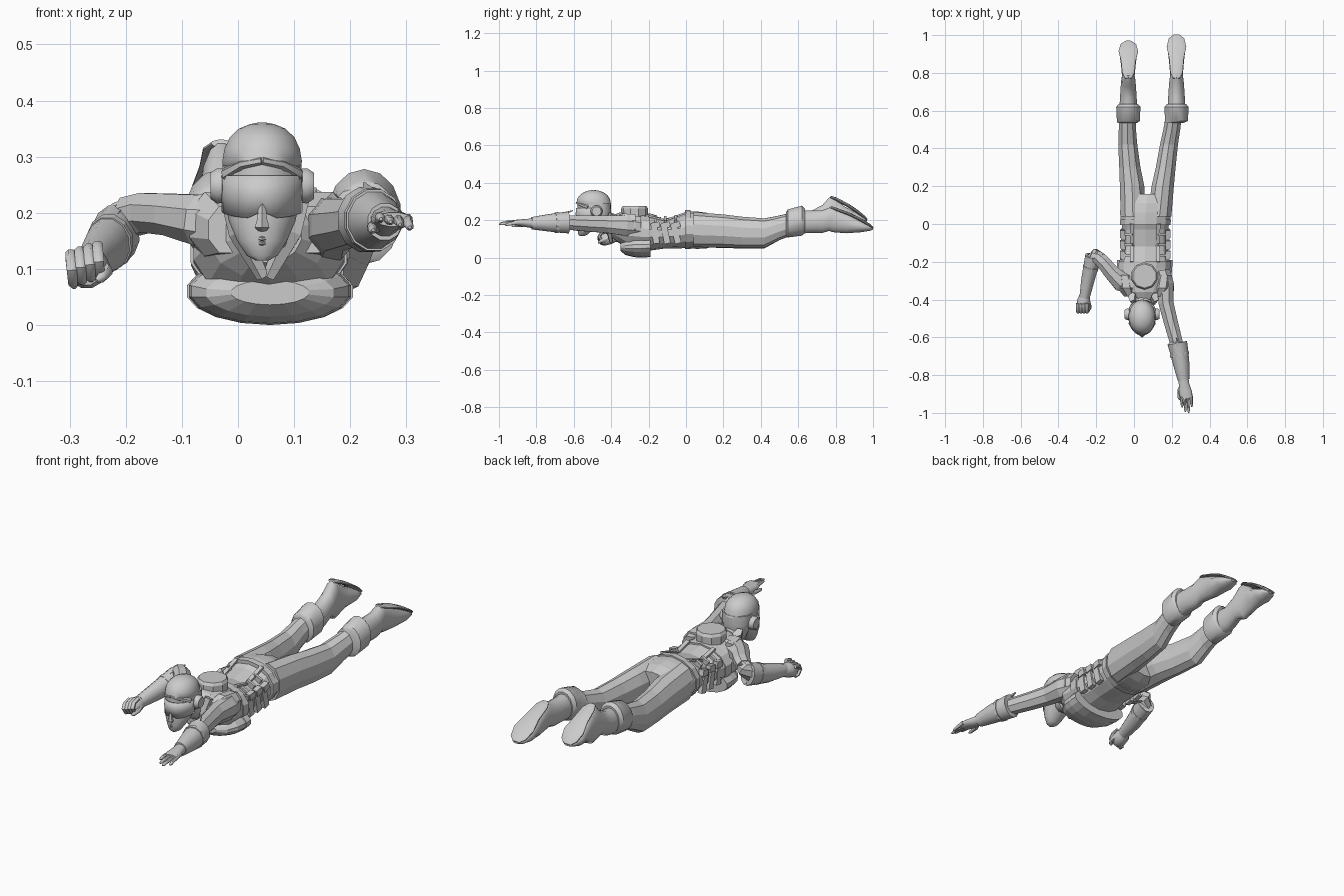
import bpy, bmesh, math
from mathutils import Vector as V, Euler


def finish(bm, name, smooth=False):
    bmesh.ops.recalc_face_normals(bm, faces=bm.faces)
    me = bpy.data.meshes.new(name)
    bm.to_mesh(me)
    bm.free()
    ob = bpy.data.objects.new(name, me)
    bpy.context.collection.objects.link(ob)
    if smooth:
        bpy.ops.object.select_all(action='DESELECT')
        bpy.context.view_layer.objects.active = ob
        ob.select_set(True)
        bpy.ops.object.shade_smooth_by_angle(angle=math.radians(45))
    return ob


def loft(name, pts, n=10, axis=None, ref=(0, 0, 1), smooth=False):
    """Skin elliptical rings (x, y, z, side radius, up radius) along a path or fixed axis."""
    bm, rings = bmesh.new(), []
    c = [V(p[:3]) for p in pts]
    for i, p in enumerate(pts):
        t = V(axis) if axis else c[min(i + 1, len(c) - 1)] - c[max(i - 1, 0)]
        t.normalize()
        s = t.cross(V(ref)).normalized()
        u = s.cross(t)
        rings.append([bm.verts.new(c[i] + s * p[3] * math.cos(a) + u * p[4] * math.sin(a))
                      for a in (math.tau * (k + .5) / n for k in range(n))])
    for a, b in zip(rings, rings[1:]):
        for k in range(n):
            bm.faces.new((a[k], a[(k + 1) % n], b[(k + 1) % n], b[k]))
    bm.faces.new(rings[0])
    bm.faces.new(rings[-1])
    return finish(bm, name, smooth)


def box(name, loc, size, rot=(0, 0, 0)):
    bm = bmesh.new()
    bmesh.ops.create_cube(bm, size=1)
    bmesh.ops.scale(bm, vec=size, verts=bm.verts)
    bmesh.ops.rotate(bm, matrix=Euler(rot).to_matrix(), verts=bm.verts)
    bmesh.ops.translate(bm, vec=loc, verts=bm.verts)
    return finish(bm, name)


Y, Z = (0, 1, 0), (0, 0, 1)

# torso, hips and waist bands
loft("jacket", [(.055, -.40, .165, .06, .055), (.055, -.36, .16, .11, .08), (.055, -.30, .14, .138, .105),
                (.055, -.21, .13, .138, .095), (.06, -.12, .128, .122, .08), (.06, -.03, .138, .125, .088),
                (.06, .02, .15, .13, .098)], 14, Y)
loft("hips", [(.06, 0, .15, .13, .098), (.062, .06, .147, .14, .1), (.066, .11, .145, .138, .095),
              (.07, .16, .143, .12, .078)], 14, Y)
loft("belt", [(.06, -.005, .15, .137, .104), (.06, .025, .15, .139, .105)], 14, Y)
loft("jacket_hem", [(.055, -.235, .133, .143, .1), (.058, -.195, .132, .141, .098)], 14, Y)
# chest plate
loft("chest_plate", [(.057, -.35, .058, .07, .022), (.057, -.325, .057, .115, .042), (.057, -.28, .06, .142, .057),
                     (.057, -.24, .06, .147, .06), (.057, -.195, .062, .145, .056)], 18, Y)
loft("chest_plate_rim", [(.057, -.225, .06, .15, .06), (.057, -.19, .062, .149, .058)], 18, Y)
# round back pack
loft("back_disc", [(.055, -.275, .215, .07, .07), (.055, -.275, .262, .072, .072), (.055, -.275, .275, .064, .064)],
     10, Z, Y)
# side pouches and suspender straps
for s in (-1, 1):
    for k, y in enumerate((-.165, -.11, -.055)):
        box("side_pouch", (.06 + s * .117, y, .13), (.022, .034, .11), (.15 + .05 * k, 0, 0))
        box("pouch_flap", (.06 + s * .12, y + .004, .175), (.026, .04, .03), (.15 + .05 * k, 0, 0))
        box("back_loop", (.06 + s * .085, y, .193 + .008 * k), (.045, .014, .022), (0, s * .5, 0))
    loft("strap", [(.058 + s * .07, -.20, .222, .014, .007), (.058 + s * .068, -.11, .2, .014, .007),
                   (.06 + s * .07, .0, .24, .014, .007)], 4)
    # lapels and shoulder pads
    loft("lapel", [(.05 + s * .062, -.385, .23, .02, .03), (.05 + s * .045, -.415, .165, .022, .02),
                   (.05 + s * .005, -.40, .085, .012, .01)], 5, ref=Y)
    loft("shoulder_pad", [(.055 + s * .075, -.385, .17, .035, .045), (.055 + s * .095, -.34, .18, .05, .062),
                          (.055 + s * .105, -.27, .175, .045, .06)], 8, Y)

# trousers
loft("left_leg", [(.135, .04, .15, .066, .094), (.152, .2, .143, .062, .088), (.168, .3, .135, .055, .084),
                  (.185, .42, .132, .05, .078), (.2, .5, .16, .047, .065), (.215, .6, .19, .044, .058)], 10, Y)
loft("right_leg", [(-.006, .04, .15, .068, .094), (-.01, .2, .14, .068, .088), (-.022, .3, .132, .059, .083),
                   (-.033, .42, .13, .053, .08), (-.035, .5, .16, .048, .066), (-.034, .6, .19, .044, .058)], 10, Y)


# boots with folded cuffs; heel height and toe position differ per foot
def boot(side, x, knee_x, heel, toe_y, toe_z):
    L = toe_y - .78
    low = .125
    mid = (heel + low) / 2 + .005
    loft(side + "_boot_cuff", [(knee_x, .535, .18, .052, .064), (x, .545, .183, .062, .075),
                               (x, .62, .198, .066, .08), (x, .635, .198, .052, .066)], 14, Y, smooth=True)
    loft(side + "_boot", [(x, .58, .19, .05, .066), (x, .67, .192, .045, .06), (x, .73, mid - .012, .041, .062),
                          (x, .765, mid, .038, (heel - low) / 2 - .012), (x, .785, mid, .034, (heel - low) / 2 - .005),
                          (x, .78 + L * .35, mid * .6 + toe_z * .4, .04, .056),
                          (x, .78 + L * .7, mid * .25 + toe_z * .75, .049, .033),
                          (x, .78 + L * .92, toe_z + .004, .036, .017), (x, toe_y, toe_z, .015, .006)],
         16, Y, smooth=True)
    loft(side + "_sole", [(x, .772, heel - .006, .018, .007), (x, .80, heel - .016, .033, .009),
                          (x, .78 + L * .45, heel * .62 + toe_z * .38, .04, .009),
                          (x, .78 + L * .72, heel * .33 + toe_z * .67 + .004, .053, .009),
                          (x, .78 + L * .92, heel * .1 + toe_z * .9 + .004, .042, .008),
                          (x, toe_y, toe_z + .002, .018, .006)], 14, smooth=True)


boot("left", .225, .21, .275, 1.0, .156)
boot("right", -.03, -.035, .33, .967, .2)

# outstretched left arm
loft("left_sleeve", [(.15, -.25, .165, .045, .06), (.165, -.32, .172, .05, .06), (.17, -.42, .178, .043, .05),
                     (.195, -.52, .182, .04, .046), (.225, -.63, .188, .037, .042), (.235, -.67, .188, .035, .04)], 8)
loft("left_gauntlet", [(.229, -.625, .188, .04, .042), (.229, -.63, .188, .054, .06), (.238, -.67, .187, .051, .056),
                       (.25, -.74, .186, .045, .047), (.262, -.825, .184, .032, .034)], 12, smooth=True)
loft("left_gauntlet_band", [(.24, -.685, .187, .053, .058), (.243, -.70, .187, .052, .056)], 12)
loft("left_gauntlet_fin", [(.225, -.605, .252, .003, .003), (.232, -.65, .235, .014, .012),
                           (.25, -.74, .222, .006, .008)], 4)
loft("left_hand", [(.261, -.81, .184, .027, .029), (.265, -.85, .185, .029, .023), (.272, -.89, .187, .036, .018),
                   (.278, -.925, .188, .033, .013)], 12, smooth=True)
for k in range(4):
    x = .251 + .017 * k
    e = (-.972, -.995, -1.0, -.968)[k]
    loft("left_finger", [(x, -.90, .188, .0095, .011), (x + .002, -.945, .192 - .004 * k, .0085, .009),
                         (x + .004, e + .01, .19 - .005 * k, .007, .007), (x + .004, e, .189 - .005 * k, .003, .003)],
         8, smooth=True)
loft("left_thumb", [(.255, -.85, .18, .012, .012), (.24, -.88, .174, .011, .011), (.239, -.92, .17, .008, .008),
                    (.241, -.932, .169, .003, .003)], 8, smooth=True)

# bent right arm
loft("right_sleeve", [(-.01, -.315, .18, .06, .06), (-.07, -.305, .188, .055, .048), (-.12, -.255, .197, .044, .04),
                      (-.165, -.20, .2, .04, .038), (-.197, -.172, .192, .036, .038)], 8)
loft("right_elbow", [(-.175, -.185, .198, .035, .036), (-.205, -.165, .187, .036, .038),
                     (-.222, -.185, .168, .036, .042), (-.23, -.23, .148, .034, .036)], 8)
loft("right_gauntlet", [(-.217, -.172, .163, .036, .042), (-.217, -.17, .163, .043, .054),
                        (-.226, -.215, .15, .041, .051), (-.243, -.29, .13, .037, .044),
                        (-.262, -.39, .112, .028, .03)], 12, smooth=True)
loft("right_gauntlet_band", [(-.228, -.225, .148, .043, .052), (-.231, -.24, .144, .042, .05)], 12)
loft("right_gauntlet_fin", [(-.192, -.135, .215, .003, .003), (-.21, -.18, .205, .014, .012),
                            (-.235, -.27, .175, .006, .008)], 4)
loft("right_fist", [(-.261, -.38, .113, .027, .028), (-.266, -.405, .107, .036, .035), (-.27, -.435, .1, .036, .036),
                    (-.27, -.452, .098, .026, .028)], 12, smooth=True)
for k in range(4):
    x, z = -.298 + .016 * k, .098 + .005 * k
    loft("right_finger", [(x, -.42, z + .028, .01, .01), (x, -.452, z + .02, .01, .01), (x + .002, -.465, z, .01, .01),
                          (x + .004, -.45, z - .024, .009, .009), (x + .006, -.43, z - .028, .006, .006)],
         8, ref=(1, 0, 0), smooth=True)
loft("right_thumb", [(-.243, -.41, .11, .012, .012), (-.234, -.44, .095, .011, .011),
                     (-.245, -.463, .083, .009, .009), (-.252, -.467, .079, .004, .004)], 8, smooth=True)

# neck and head
hx = .043
loft("neck", [(.05, -.35, .165, .07, .06), (.048, -.41, .175, .052, .052), (hx, -.47, .205, .048, .05)], 12, smooth=True)
loft("face", [(hx, -.557, .115, .012, .012), (hx, -.551, .124, .028, .025), (hx, -.54, .15, .045, .04),
              (hx, -.521, .185, .06, .062), (hx, -.50, .22, .067, .08), (hx, -.495, .26, .07, .086),
              (hx, -.495, .295, .066, .084)], 20, Z, Y, smooth=True)
loft("helmet", [(hx, -.487, .283, .071, .088), (hx, -.494, .292, .072, .092), (hx, -.494, .315, .068, .087),
                (hx, -.494, .335, .058, .073), (hx, -.494, .35, .042, .052), (hx, -.494, .358, .022, .028),
                (hx, -.494, .361, .006, .008)], 18, Z, Y, smooth=True)
loft("helmet_back", [(hx, -.455, .185, .048, .04), (hx, -.454, .215, .062, .052), (hx, -.456, .25, .071, .056),
                     (hx, -.462, .293, .0715, .06)], 18, Z, Y, smooth=True)
for s in (-1, 1):
    loft("ear_pad", [(hx + s * .06, -.478, .248, .03, .03), (hx + s * .08, -.478, .248, .032, .032),
                     (hx + s * .092, -.478, .248, .024, .024)], 16, (1, 0, 0), smooth=True)
    loft("brow_flap", [(hx, -.583, .293, .008, .007), (hx + s * .035, -.57, .286, .008, .008),
                       (hx + s * .066, -.525, .268, .008, .012)], 6, smooth=True)

# wrap-around visor, notched over the nose
bm = bmesh.new()
cols = []
for k in range(17):
    a = math.pi * (.03 + .94 * k / 16)
    notch = .012 * max(0, 1 - abs(k - 8) / 2)
    x, y = math.cos(a), math.sin(a)
    cols.append([bm.verts.new((hx + .0725 * x, -.495 - r * y, z)) for z, r in
                 ((.203 - .013 * y + notch, .091), (.232, .095), (.266, .093))])
for a, b in zip(cols, cols[1:]):
    for j in (0, 1):
        bm.faces.new((a[j], b[j], b[j + 1], a[j + 1]))
visor = finish(bm, "visor", True)
visor.modifiers.new("thickness", 'SOLIDIFY').thickness = .006

# nose and lips
loft("nose", [(hx, -.578, .222, .006, .008), (hx, -.583, .19, .01, .015), (hx, -.582, .174, .015, .019),
              (hx, -.575, .167, .008, .008)], 6, Z, Y)
for z, r in ((.154, .018), (.146, .015)):
    loft("lip", [(hx - r, -.568, z, .003, .002), (hx, -.58, z, .006, .0045), (hx + r, -.568, z, .003, .002)], 6)
